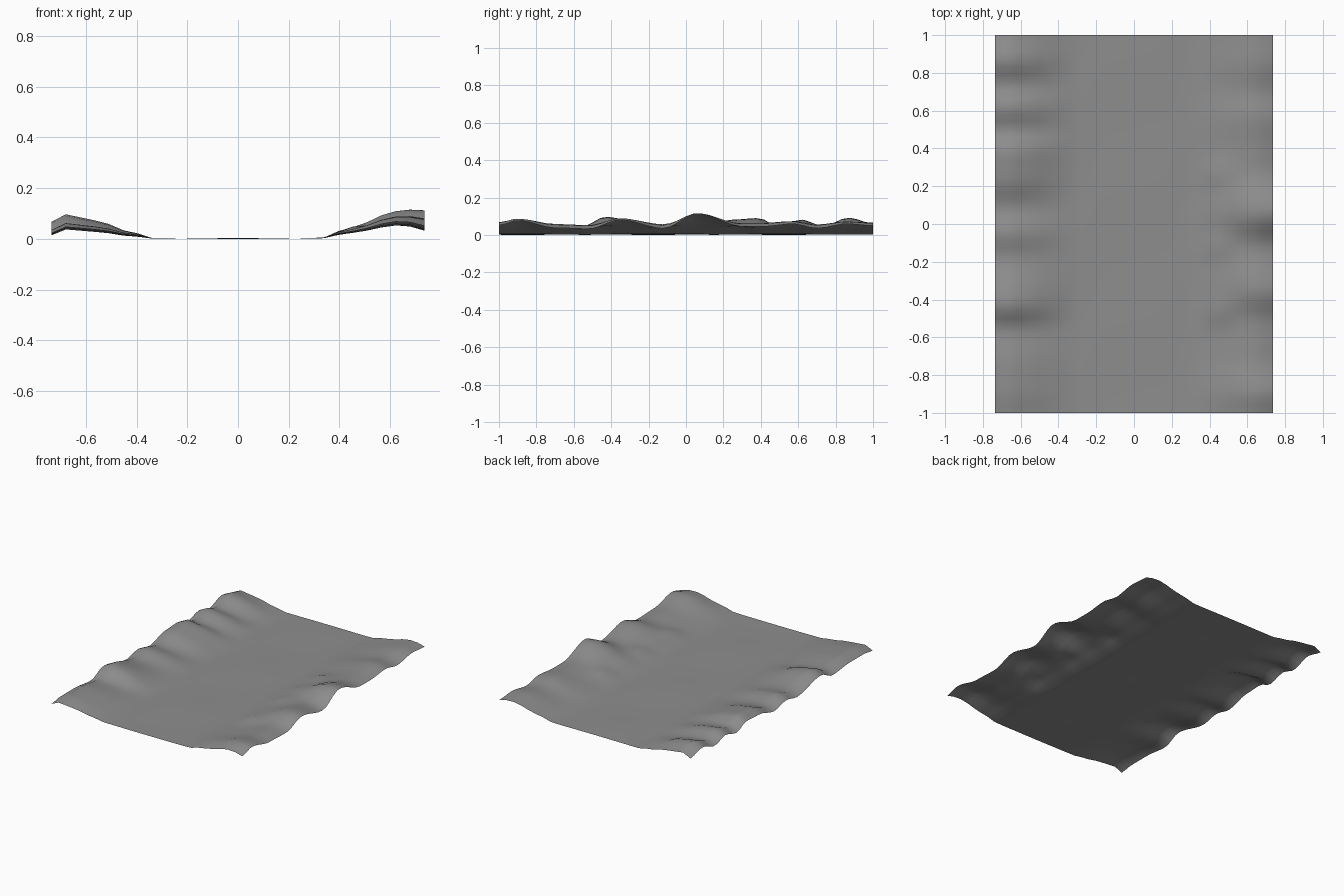
import bpy
import bmesh
import math

default_cube = bpy.data.objects.get("Cube")
if default_cube:
    bpy.data.objects.remove(default_cube, do_unlink=True)

HALF_WIDTH = 0.735
COLUMNS = 26
ROWS = 48


def interpolate(points, position):
    """Smoothly blend between neighbouring (position, value) pairs."""
    if position <= points[0][0]:
        return points[0][1]
    for (start, low), (end, high) in zip(points, points[1:]):
        if position <= end:
            blend = (position - start) / (end - start)
            blend = blend * blend * (3 - 2 * blend)
            return low + (high - low) * blend
    return points[-1][1]


# Crest height along each bank, from front to back
left_bank_crest = [
    (-1, .045), (-.9, .06), (-.75, .06), (-.56, .04), (-.43, .095),
    (-.17, .04), (-.05, .065), (.08, .035), (.25, .08), (.39, .088),
    (.49, .045), (.62, .08), (.73, .045), (.87, .09), (1, .06)]
right_bank_crest = [
    (-1, .07), (-.9, .09), (-.7, .06), (-.52, .055), (-.35, .092),
    (-.12, .058), (.06, .116), (.3, .065), (.4, .065), (.57, .076),
    (.7, .058), (.86, .075), (1, .068)]

# Share of the crest height on the way from the flat to the crest
left_bank_slope = [(.33, 0), (.43, .3), (.52, .62), (.6, .85), (.68, 1)]
right_bank_slope = [(.32, 0), (.42, .3), (.5, .55), (.58, .82), (.65, 1)]


def bank_height(distance, along, crest, slope, rim_scale, rim_drop):
    """Rise from the flat to the crest, then fall to the outer rim."""
    top = interpolate(crest, along)
    crest_distance = slope[-1][0]
    if distance <= crest_distance:
        return top * interpolate(slope, distance)
    rim = top * rim_scale - rim_drop
    blend = (distance - crest_distance) / (HALF_WIDTH - crest_distance)
    return top + (rim - top) * blend


def mound(across, along, center_x, center_y, height):
    """Small rounded swelling on the foot of a bank."""
    offset = ((across - center_x) / .06) ** 2 + ((along - center_y) / .07) ** 2
    return height * math.exp(-offset)


def ground_height(across, along):
    ripple = .002 + .002 * math.sin(along * 9) * math.cos(across * 7)
    if across < 0:
        return ripple + bank_height(-across, along, left_bank_crest,
                                    left_bank_slope, .9, .02)
    height = bank_height(across, along, right_bank_crest,
                         right_bank_slope, 1.35, .045)
    for center_y in (.27, -.12, -.47):
        height += mound(across, along, .45, center_y, .022)
    return ripple + height


# Ground sheet with a raised bank along both long sides
sheet = bmesh.new()
bmesh.ops.create_grid(sheet, x_segments=COLUMNS, y_segments=ROWS, size=1)
for vertex in sheet.verts:
    vertex.co.x *= HALF_WIDTH
    vertex.co.z = ground_height(vertex.co.x, vertex.co.y)
lowest = min(vertex.co.z for vertex in sheet.verts)
for vertex in sheet.verts:
    vertex.co.z -= lowest
for face in sheet.faces:
    face.smooth = True

mesh = bpy.data.meshes.new("ground_sheet")
sheet.to_mesh(mesh)
sheet.free()
ground = bpy.data.objects.new("ground_sheet", mesh)
bpy.context.collection.objects.link(ground)

# Plain grey earth
gray = bpy.data.materials.new("plain_gray")
gray.use_nodes = True
color = (.27, .27, .27, 1)
gray.diffuse_color = color
shader = gray.node_tree.nodes["Principled BSDF"]
shader.inputs["Base Color"].default_value = color
shader.inputs["Roughness"].default_value = .9
mesh.materials.append(gray)
